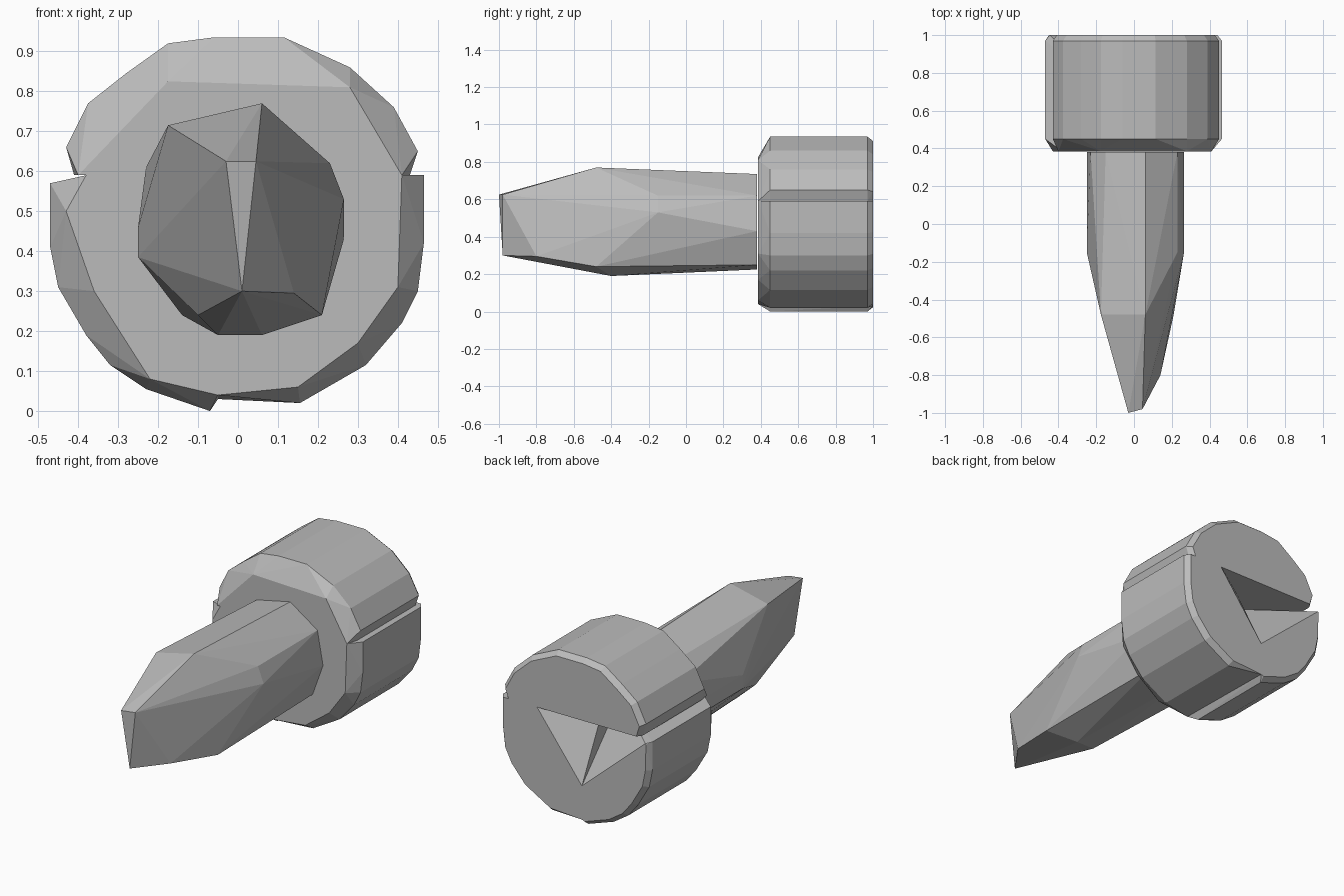
import bpy
import bmesh
from mathutils import Vector

default_cube = bpy.data.objects.get("Cube")
if default_cube:
    bpy.data.objects.remove(default_cube, do_unlink=True)

# Shared plain grey material
grey = bpy.data.materials.new("plain grey")
grey.use_nodes = True
grey_colour = (0.5, 0.5, 0.5, 1)
grey.diffuse_color = grey_colour
grey.node_tree.nodes["Principled BSDF"].inputs["Base Color"].default_value = grey_colour

HEAD_CENTRE = 0.47
SLOT_HEIGHT = 0.59
SEAM = -0.05
HEAD_FRONT, RIM_FRONT, RIM_BACK, HEAD_BACK = 0.385, 0.45, 0.97, 1.0


def ring(y, outline):
    """Place an outline of (x, z) points at the depth y."""
    return [Vector((x, y, z)) for x, z in outline]


def shrink(outline, factor):
    """Scale an outline towards the head axis, keeping flat cuts in place."""
    result = []
    for x, z in outline:
        new_x = x if x == SEAM else x * factor
        new_z = z if z == SLOT_HEIGHT else HEAD_CENTRE + (z - HEAD_CENTRE) * factor
        result.append((new_x, new_z))
    return result


def faceted_block(name, points):
    """Make a flat-shaded convex block around the given points."""
    bm = bmesh.new()
    for point in points:
        bm.verts.new(point)
    hull = bmesh.ops.convex_hull(bm, input=bm.verts[:])
    unused = hull["geom_interior"] + hull["geom_unused"]
    loose = [item for item in set(unused) if isinstance(item, bmesh.types.BMVert)]
    bmesh.ops.delete(bm, geom=loose, context="VERTS")
    bmesh.ops.recalc_face_normals(bm, faces=bm.faces[:])
    mesh = bpy.data.meshes.new(name)
    bm.to_mesh(mesh)
    bm.free()
    mesh.materials.append(grey)
    block = bpy.data.objects.new(name, mesh)
    bpy.context.collection.objects.link(block)
    return block


def head_block(name, outline, front, back_extra):
    """Make one section of the chamfered round head."""
    points = ring(RIM_FRONT, outline) + ring(RIM_BACK, outline)
    points += ring(HEAD_FRONT, front)
    points += ring(HEAD_BACK, shrink([p for p in outline if p[0] != SEAM], 0.95))
    points += [Vector(p) for p in back_extra]
    return faceted_block(name, points)


# Tapered shaft with a wedge-shaped tip
shaft_points = ring(-1, [(-0.03, 0.625)])
shaft_points += ring(-0.98, [(0.045, 0.625), (0.01, 0.3)])
shaft_points += ring(-0.8, [(0.14, 0.295)])
shaft_points += ring(-0.48, [(-0.175, 0.715), (0.06, 0.77), (-0.1, 0.24), (0.21, 0.24)])
shaft_points += ring(-0.4, [(-0.05, 0.19), (0.06, 0.19)])
shaft_points += ring(-0.15, [(-0.25, 0.46), (-0.25, 0.385), (0.265, 0.53), (0.23, 0.62)])
shaft_points += ring(0.38, [
    (0.06, 0.735), (-0.15, 0.69), (-0.23, 0.61), (-0.25, 0.46), (-0.25, 0.385),
    (-0.14, 0.24), (0, 0.225), (0.2, 0.25), (0.265, 0.43), (0.23, 0.62)])
faceted_block("shaft", shaft_points)

# Upper half of the head
upper_outline = [
    (-0.41, SLOT_HEIGHT), (-0.43, 0.66), (-0.375, 0.77), (-0.28, 0.845),
    (-0.175, 0.92), (-0.06, 0.935), (0.115, 0.935), (0.28, 0.86),
    (0.39, 0.76), (0.45, 0.65), (0.43, SLOT_HEIGHT)]
upper_front = [
    (-0.4, SLOT_HEIGHT), (-0.175, 0.825), (0.28, 0.81), (0.41, SLOT_HEIGHT)]
head_block("upper_head", upper_outline, upper_front, [])

# Lower quarters of the head, sloping inwards to form the triangular recess
recess_low = (SEAM, HEAD_BACK, 0.22)
seam_foot = (SEAM, HEAD_BACK, 0.03)


def lower_block(name, outline, front, recess_depth, back_corner):
    front = front + [(SEAM, SLOT_HEIGHT), (SEAM, 0.04)]
    recess_top = (SEAM, recess_depth, SLOT_HEIGHT)
    return head_block(name, outline, front,
                      [recess_low, seam_foot, recess_top, back_corner])


left_outline = [
    (0.155, 0.02), (0.265, 0.095), (0.32, 0.115), (0.41, 0.22),
    (0.45, 0.3), (0.465, 0.42), (0.465, SLOT_HEIGHT)]
left_front = [(0.15, 0.06), (0.3, 0.17), (0.4, 0.31), (0.41, SLOT_HEIGHT)]
left_block = lower_block("lower_left_head", left_outline, left_front, 0.81,
                         (0.23, HEAD_BACK, SLOT_HEIGHT))

right_outline = [
    (-0.07, 0), (-0.23, 0.055), (-0.32, 0.115), (-0.38, 0.19),
    (-0.45, 0.31), (-0.47, 0.41), (-0.47, 0.57)]
right_front = [(-0.22, 0.08), (-0.36, 0.3), (-0.43, 0.5), (-0.38, SLOT_HEIGHT)]
right_block = lower_block("lower_right_head", right_outline, right_front, 0.65,
                          (-0.45, HEAD_BACK, 0.56))
